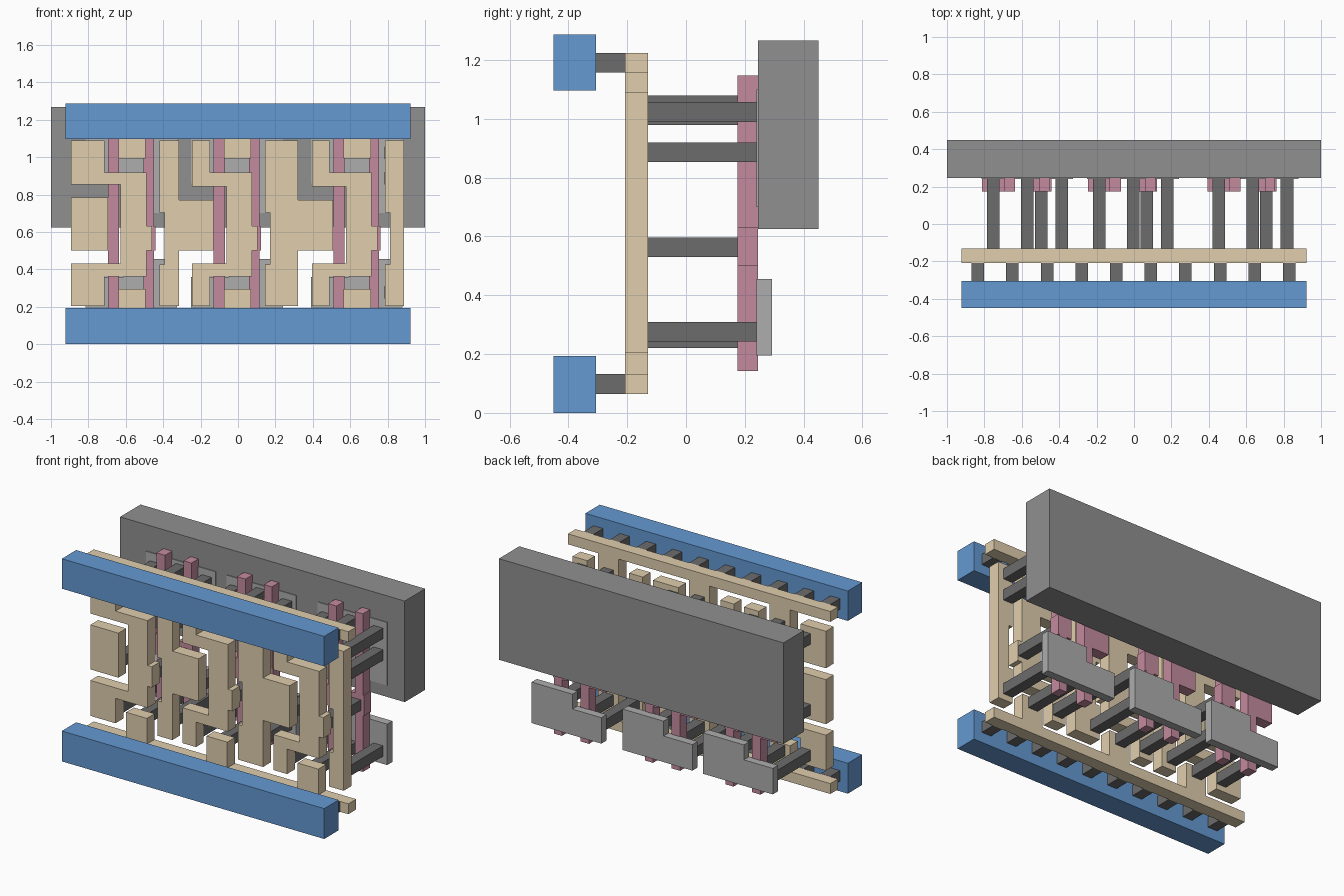
import bpy
import bmesh


def material(name, rgb):
    m = bpy.data.materials.new(name)
    m.diffuse_color = (*rgb, 1)
    return m


BLUE = material("blue", (0.13, 0.32, 0.65))
TAN = material("tan", (0.75, 0.62, 0.42))
PINK = material("pink", (0.55, 0.26, 0.34))
DARK = material("dark_grey", (0.15, 0.15, 0.15))
MID = material("mid_grey", (0.28, 0.28, 0.28))
LIGHT = material("light_grey", (0.42, 0.42, 0.42))


def plate(name, outline, y0, y1, mat, dx=0.0):
    """Extrude an x-z outline along y."""
    bm = bmesh.new()
    face = bm.faces.new([bm.verts.new((x + dx, y0, z)) for x, z in outline])
    ext = bmesh.ops.extrude_face_region(bm, geom=[face])
    verts = [g for g in ext["geom"] if isinstance(g, bmesh.types.BMVert)]
    bmesh.ops.translate(bm, verts=verts, vec=(0, y1 - y0, 0))
    bmesh.ops.recalc_face_normals(bm, faces=bm.faces)
    mesh = bpy.data.meshes.new(name)
    bm.to_mesh(mesh)
    bm.free()
    mesh.materials.append(mat)
    obj = bpy.data.objects.new(name, mesh)
    bpy.context.collection.objects.link(obj)
    return obj


def box(name, x0, x1, y0, y1, z0, z1, mat, dx=0.0):
    return plate(name, [(x0, z0), (x1, z0), (x1, z1), (x0, z1)], y0, y1, mat, dx)


T0, T1 = -0.208, -0.13          # tan wiring layer
V = 0.067                       # contact post thickness
OFFSETS = (0.0, 0.565, 1.205)   # x shift of the three repeated cells

# Well slab at the back
box("well_slab", -1, 1, 0.245, 0.45, 0.625, 1.267, MID)

# Blue power rails with their small posts
for side, z0, z1, pz in (("lower", 0, 0.193, 0.065), ("upper", 1.097, 1.287, 1.157)):
    box(side + "_rail", -0.923, 0.921, -0.45, -0.306, z0, z1, BLUE)
    for i in range(10):
        x = -0.835 + 0.185 * i
        box(side + "_rail_post", x - V / 2, x + V / 2, -0.306, T0, pz, pz + V, DARK)

# Tan supply strips with a tab per cell
low = [(-0.923, 0.065), (0.921, 0.065), (0.921, 0.131)]
high = [(-0.923, 1.224), (0.921, 1.224), (0.921, 1.158)]
for d in reversed(OFFSETS):
    a, b = -0.64 + d, -0.495 + d
    low += [(b, 0.131), (b, 0.295), (a, 0.295), (a, 0.131)]
    high += [(b, 1.158), (b, 0.992), (a, 0.992), (a, 1.158)]
plate("lower_supply_strip", low + [(-0.923, 0.131)], T0, T1, TAN)
plate("upper_supply_strip", high + [(-0.923, 1.158)], T0, T1, TAN)

# Input pad of the first cell
box("input_pad", -0.892, -0.695, T0, T1, 0.5, 0.783, TAN)

left_edges = (-0.892, -0.245, 0.395)
right_edges = (-0.316, 0.322, 0.888)
for i, d in enumerate(OFFSETS):
    L = left_edges[i] - d
    R = right_edges[i] - d
    zl = 0.855 if i == 0 else 0.842

    # Middle link: two left blocks joined by a column with a gate bump
    plate("middle_link", [
        (L, 0.205), (-0.715, 0.205), (-0.715, 0.363), (-0.49, 0.363),
        (-0.49, 0.5), (-0.46, 0.5), (-0.46, 0.632), (-0.49, 0.632),
        (-0.49, 0.917), (-0.715, 0.917), (-0.715, 1.09), (L, 1.09),
        (L, zl), (-0.627, zl), (-0.627, 0.43), (L, 0.43)], T0, T1, TAN, d)

    # Output column, reaching over to the next cell's gate
    out = [(-0.42, 0.205), (R, 0.205)]
    if i < 2:
        nxt = OFFSETS[i + 1] - d - 0.697
        out += [(R, 0.5), (nxt, 0.5), (nxt, 0.77), (R, 0.77)]
    out += [(R, 1.09), (-0.42, 1.09), (-0.42, 0.703), (-0.393, 0.703),
            (-0.393, 0.427), (-0.42, 0.427)]
    plate("output_column", out, T0, T1, TAN, d)

    # Pink gates with contact pads
    plate("left_gate", [
        (-0.695, 0.143), (-0.635, 0.143), (-0.635, 1.147), (-0.695, 1.147),
        (-0.695, 0.63), (-0.812, 0.63), (-0.812, 0.5), (-0.695, 0.5)],
        0.175, 0.245, PINK, d)
    plate("right_gate", [
        (-0.505, 0.143), (-0.45, 0.143), (-0.45, 0.5), (-0.442, 0.5),
        (-0.442, 0.63), (-0.45, 0.63), (-0.45, 1.147), (-0.505, 1.147),
        (-0.505, 0.63), (-0.54, 0.63), (-0.54, 0.5), (-0.505, 0.5)],
        0.175, 0.245, PINK, d)

    # Stepped light grey active areas
    plate("lower_active_area", [
        (-0.815, 0.195), (-0.325, 0.195), (-0.325, 0.455),
        (-0.612, 0.455), (-0.612, 0.36), (-0.815, 0.36)], 0.24, 0.293, LIGHT, d)
    plate("upper_active_area", [
        (-0.815, 1.1), (-0.325, 1.1), (-0.325, 0.7),
        (-0.612, 0.7), (-0.612, 0.86), (-0.815, 0.86)], 0.24, 0.293, LIGHT, d)

    # Long contact posts: (x centre, bottom z, end y)
    for x, z, y in ((-0.752, 0.53, 0.175), (-0.497, 0.53, 0.175),
                    (-0.752, 0.24, 0.24), (-0.752, 0.98, 0.24),
                    (-0.57, 0.22, 0.24), (-0.57, 1.012, 0.24),
                    (-0.387, 0.243, 0.24), (-0.387, 0.99, 0.24),
                    (-0.387, 0.853, 0.24)):
        box("contact_post", x - V / 2, x + V / 2, T1, y, z, z + V, DARK, d)
